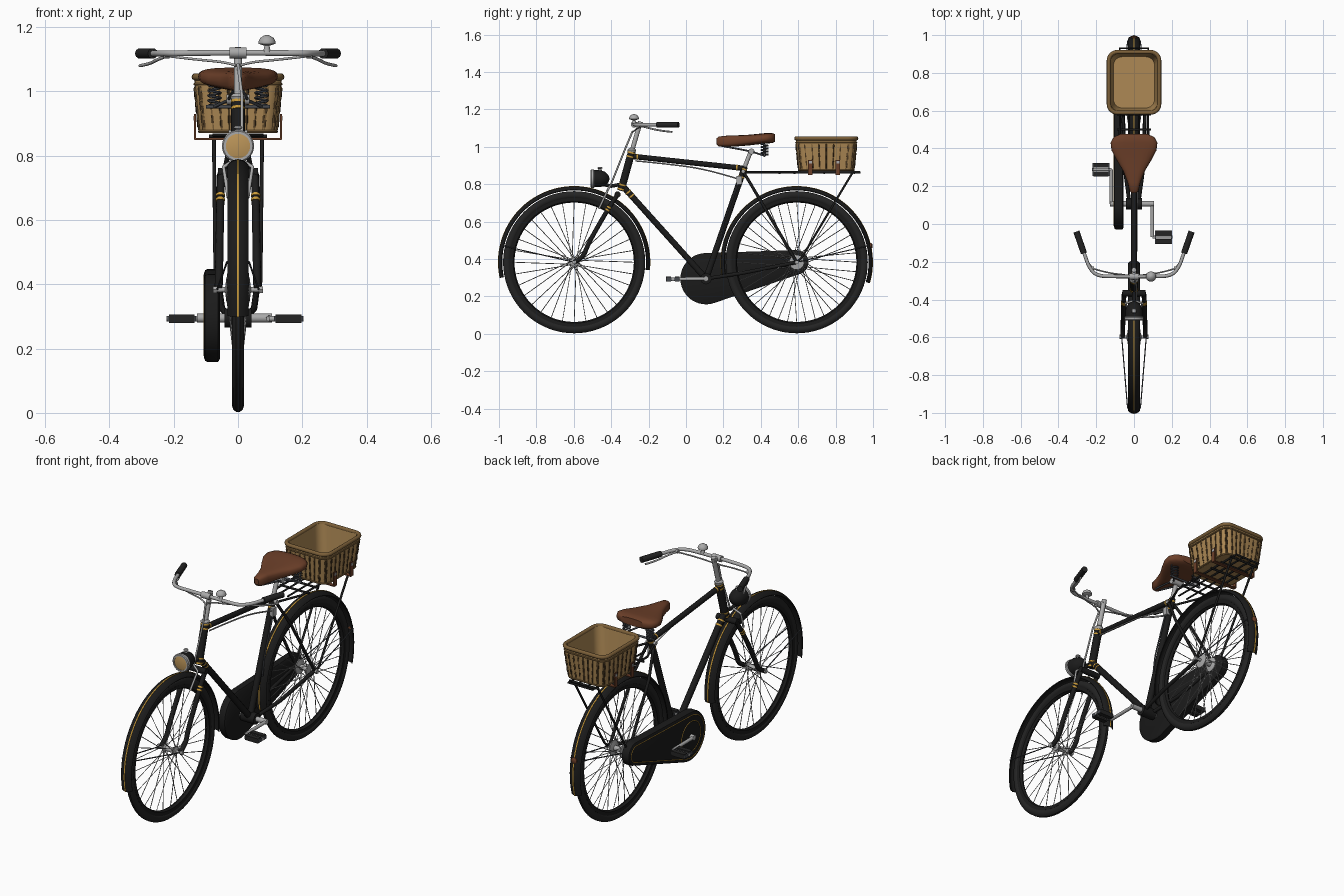
import bpy, bmesh
from math import sin, cos, pi, radians, atan2, acos, hypot
from mathutils import Vector

cube = bpy.data.objects.get("Cube")
if cube:
    bpy.data.objects.remove(cube, do_unlink=True)


def material(name, *rgb):
    m = bpy.data.materials.new(name)
    m.use_nodes = True
    m.diffuse_color = (*rgb, 1)
    m.node_tree.nodes["Principled BSDF"].inputs["Base Color"].default_value = (*rgb, 1)
    return m


black = material("black_paint", .011, .011, .011)
rubber = material("rubber", .017, .017, .017)
chrome = material("chrome", .4, .4, .4)
gold = material("gold_line", .6, .33, .04)
leather = material("leather", .15, .05, .022)
wicker = material("wicker", .42, .25, .09)
cane = material("dark_cane", .2, .115, .04)
weave = material("weave_shadow", .07, .04, .016)
steel = material("dark_steel", .06, .065, .075)
lens = material("lamp_lens", .5, .3, .1)


def finish(name, me, mat):
    me.materials.clear()
    me.materials.append(mat)
    me.shade_smooth()
    me.set_sharp_from_angle(angle=radians(40))
    ob = bpy.data.objects.new(name, me)
    bpy.context.collection.objects.link(ob)
    return ob


def loft(name, loops, mat, wrap=False):
    """Skin closed loops of points; cap the ends unless wrapped."""
    bm = bmesh.new()
    rings = [[bm.verts.new(p) for p in loop] for loop in loops]
    n = len(rings[0])
    for a, b in zip(rings, rings[1:] + rings[:1] if wrap else rings[1:]):
        for i in range(n):
            j = (i + 1) % n
            bm.faces.new((a[i], a[j], b[j], b[i]))
    if not wrap:
        bm.faces.new(rings[0])
        bm.faces.new(rings[-1])
    bmesh.ops.recalc_face_normals(bm, faces=bm.faces)
    me = bpy.data.meshes.new(name)
    bm.to_mesh(me)
    bm.free()
    return finish(name, me, mat)


def lathe(name, profile, mat, axis="x", at=(0, 0, 0), n=24, wrap=False):
    """Turn (position, radius) pairs about an axis."""
    def point(t, r, a):
        c, s = r * cos(a), r * sin(a)
        return Vector(at) + Vector({"x": (t, c, s), "y": (c, t, s), "z": (c, s, t)}[axis])
    return loft(name, [[point(t, r, 2 * pi * i / n) for i in range(n)] for t, r in profile], mat, wrap)


def arc(name, profile, mat, at, a0, a1, n=48):
    """Sweep an (x, radius) section round a wheel between two angles."""
    angles = [radians(a0 + (a1 - a0) * i / n) for i in range(n + 1)]
    return loft(name, [[(x, at[1] + r * cos(a), at[2] + r * sin(a)) for x, r in profile] for a in angles], mat)


def tubes(name, paths, r, mat, smooth=False, cyclic=False, res=3):
    cu = bpy.data.curves.new(name, "CURVE")
    cu.dimensions = "3D"
    cu.bevel_depth, cu.bevel_resolution, cu.use_fill_caps = r, res, True
    for path in paths:
        s = cu.splines.new("NURBS" if smooth else "POLY")
        s.points.add(len(path) - 1)
        for p, co in zip(s.points, path):
            p.co = (*co, 1)
        s.use_cyclic_u = cyclic
        if smooth:
            s.order_u, s.use_endpoint_u, s.resolution_u = 3, True, 8
    ob = bpy.data.objects.new(name + "_path", cu)
    bpy.context.collection.objects.link(ob)
    me = bpy.data.meshes.new_from_object(ob.evaluated_get(bpy.context.evaluated_depsgraph_get()))
    bpy.data.objects.remove(ob, do_unlink=True)
    me.name = name
    return finish(name, me, mat)


def box(name, at, size, mat):
    x, y, z = (s / 2 for s in size)
    ring = [(-x, -y), (x, -y), (x, y), (-x, y)]
    return loft(name, [[(at[0] + a, at[1] + b, at[2] + c) for a, b in ring] for c in (-z, z)], mat)


def mirror(path):
    return [path, [(-x, y, z) for x, y, z in path]]


def bands(name, p, q, r, *spots):
    p, q = Vector(p), Vector(q)
    tubes(name, [[p.lerp(q, t), p.lerp(q, t) + (q - p).normalized() * .008] for t in spots], r, gold)


# Wheels and mudguards
front_hub, rear_hub = (0, -.598, .383), (0, .592, .383)
for side, hub, flange, count, a0, a1 in (("front", front_hub, .022, 32, -6, 192),
                                         ("rear", rear_hub, .04, 40, -16, 192)):
    ring = [2 * pi * i / 10 for i in range(10)]
    lathe(side + "_tyre", [(.019 * cos(a), .359 + .022 * sin(a)) for a in ring], rubber, at=hub, n=72, wrap=True)
    lathe(side + "_rim", [(-.015, .345), (-.013, .326), (0, .319), (.013, .326), (.015, .345)],
          black, at=hub, n=72, wrap=True)
    lathe(side + "_hub", [(-.07, .007), (-.04, .008), (-.036, flange), (-.03, flange), (-.024, .014),
                          (.024, .014), (.03, flange), (.036, flange), (.04, .008), (.07, .007)], chrome, at=hub)
    lathe(side + "_axle_nuts", [(-.078, .012), (-.066, .012), (-.066, .006), (.066, .006), (.066, .012), (.078, .012)],
          chrome, at=hub, n=6)
    spokes = []
    for i in range(count):
        a = 2 * pi * i / count
        b = a + (.5 if i % 4 < 2 else -.5)
        spokes.append([(.033 * (-1) ** i, hub[1] + flange * cos(b), hub[2] + flange * sin(b)),
                       (0, hub[1] + .325 * cos(a), hub[2] + .325 * sin(a))])
    tubes(side + "_spokes", spokes, .0021, chrome, res=0)
    section = [(.036 * sin(t), .376 + .03 * cos(t)) for t in [radians(-66 + 22 * i) for i in range(7)]]
    inner = [(x * .92, r - .004) for x, r in reversed(section)]
    arc(side + "_mudguard", section + inner, black, hub, a0, a1)
    arc(side + "_mudguard_stripe", [(-.003, .404), (.003, .404), (.003, .4075), (-.003, .4075)], gold, hub, a0, a1)
    s = -1 if side == "front" else 1
    tubes(side + "_mudguard_stays", mirror([(.065, hub[1], hub[2]), (.034, hub[1] + s * .378, .47)]), .003, steel)
lathe("rear_reflector", [(0, .017), (.006, .017), (.011, .01)], leather, "y", (0, .985, .47), 16)

# Frame
head_low, head_top = (0, -.348, .765), (0, -.29, .975)
bracket, seat_top, seat_lug = (0, .107, .295), (0, .315, .895), (0, .305, .87)
top_front, down_front = (0, -.295, .95), (0, -.338, .79)
tubes("head_tube", [[head_low, head_top]], .021, black)
tubes("top_tube", [[top_front, (0, .31, .885)]], .015, black)
tubes("down_tube", [[down_front, bracket]], .017, black)
tubes("seat_tube", [[bracket, seat_top]], .017, black)
lathe("bottom_bracket", [(-.042, .03), (.042, .03)], black, at=bracket)
tubes("chain_stays", mirror([(.025, .12, .297), (.05, .3, .325), (.058, .592, .383)]), .01, black)
tubes("seat_stays", mirror([(.018, .305, .87), (.05, .4, .71), (.06, .592, .383)]), .008, black)
bands("head_bands", head_low, head_top, .0225, .02, .13, .85, .95)
bands("top_tube_bands", top_front, (0, .31, .885), .0162, .05, .93)
bands("down_tube_bands", down_front, bracket, .0182, .06, .1)
bands("seat_tube_bands", bracket, seat_top, .0182, .9, .97)
lathe("seat_bolt", [(-.03, .01), (.03, .01)], chrome, at=seat_lug, n=12)

# Fork
blade = [(.052, -.366, .745), (.055, -.41, .68), (.058, -.525, .48), (.06, -.55, .405), (.06, -.6, .383)]
tubes("fork_blades", mirror(blade), .0125, black, smooth=True)
tubes("fork_crown", [[(-.062, -.366, .745), (.062, -.366, .745)]], .017, black)
for p, q in zip(mirror(blade)[0][1:2] + mirror(blade)[1][1:2], mirror(blade)[0][2:3] + mirror(blade)[1][2:3]):
    bands("fork_band", p, q, .0145, .0, .07)

# Handlebar, stem, grips, bell and levers
tubes("stem", [[head_top, (0, -.243, 1.135)]], .013, chrome)
lathe("headset", [(0, .019), (.016, .024), (.026, .014)], chrome, "z", (0, -.29, .968))
tubes("stem_extension", [[(0, -.24, 1.12), (0, -.28, 1.12)]], .013, chrome)
lathe("bar_clamp", [(-.027, .017), (.027, .017)], chrome, at=(0, -.278, 1.12))
half_bar = [(.0, -.278, 1.12), (.1, -.278, 1.12), (.2, -.275, 1.118), (.24, -.225, 1.118), (.262, -.16, 1.118), (.3, -.05, 1.118)]
tubes("handlebar", [[(-x, y, z) for x, y, z in half_bar[:0:-1]] + half_bar], .0095, chrome, smooth=True)
tubes("grips", mirror([(.265, -.155, 1.118), (.305, -.04, 1.118)]), .0165, rubber)
tubes("brake_levers", mirror([(.305, -.075, 1.08), (.275, -.13, 1.085), (.25, -.2, 1.1), (.215, -.24, 1.112)]),
      .005, chrome, smooth=True)
tubes("lever_rods", mirror([(.22, -.235, 1.11), (.14, -.26, 1.1), (.03, -.27, 1.09), (.006, -.285, 1.08)]), .004, chrome, smooth=True)
lathe("lever_pivots", [(-.009, .011), (.009, .011)], chrome, at=(-.222, -.237, 1.113), n=12)
lathe("lever_pivot_left", [(-.009, .011), (.009, .011)], chrome, at=(.222, -.237, 1.113), n=12)
lathe("bell", [(0, .012), (.02, .008), (.026, .026), (.032, .027), (.044, .021), (.051, .01), (.054, .002)],
      chrome, "z", (.09, -.278, 1.122))

# Rod brakes
tubes("front_brake_rod", [[(0, -.285, 1.085), (.012, -.325, .99), (.012, -.405, .79)]], .005, chrome)
tubes("front_brake_stirrup", [[(-.03, -.465, .67), (-.045, -.42, .765), (0, -.405, .795), (.045, -.42, .765), (.03, -.465, .67)]],
      .006, chrome)
tubes("rear_brake_rod", [[(.012, -.27, .925), (.014, -.06, .905), (.016, .13, .875), (.018, .29, .825)]], .004, chrome, smooth=True)
box("rear_brake_joint", (.018, .285, .822), (.02, .03, .045), chrome)
tubes("rear_brake_link", [[(.02, .285, .82), (.022, .2, .59), (.022, .185, .5)]], .004, steel)

# Lamp
lamp = (0, -.51, .83)
lathe("lamp_body", [(.012, .046), (.05, .046), (.078, .037), (.095, .02), (.1, .006)], black, "y", lamp)
lathe("lamp_rim", [(0, .038), (0, .046), (.004, .05), (.016, .05), (.022, .044), (.022, .038)], chrome, "y", lamp, 32, True)
lathe("lamp_glass", [(-.001, .02), (.003, .039), (.012, .039)], lens, "y", lamp, 32)
lathe("lamp_knob", [(0, .012), (.012, .008), (.016, .014), (.022, .01)], chrome, "z", (0, -.46, .87), 12)
tubes("lamp_bracket", [[(0, -.45, .8), (0, -.4, .79), (0, -.345, .8)]], .01, black)

# Chain case
r1, r2 = .137, .065
dy, dz = .59 - bracket[1], .383 - bracket[2]
phi, tip = atan2(dz, dy), acos((r1 - r2) / hypot(dy, dz))


def case_outline(x, inset):
    big = [phi + tip + (2 * pi - 2 * tip) * i / 28 for i in range(29)]
    small = [phi - tip + 2 * tip * i / 12 for i in range(13)]
    return ([(x, bracket[1] + (r1 - inset) * cos(a), bracket[2] + (r1 - inset) * sin(a)) for a in big] +
            [(x, .59 + (r2 - inset) * cos(a), .383 + (r2 - inset) * sin(a)) for a in small])


loft("chain_case", [case_outline(x, i) for x, i in ((-.056, .01), (-.062, 0), (-.094, 0), (-.102, .004), (-.106, .014))], black)
tubes("chain_case_line", [case_outline(-.106, .02)], .002, gold, cyclic=True, res=1)
tubes("chain_case_ring", [[(-.106, .107 + .085 * cos(pi * i / 16), .295 + .085 * sin(pi * i / 16)) for i in range(32)]],
      .002, gold, cyclic=True, res=1)

# Cranks and pedals
lathe("crank_axle", [(-.128, .014), (.105, .014)], chrome, at=bracket, n=16)
for side, x, y, px in (("left", .097, -.07, .157), ("right", -.12, .288, -.175)):
    tubes(side + "_crank", [[(x, .107, .295), (x, y, .293)]], .0095, chrome)
    lathe(side + "_pedal_spindle", [(min(x, px - .047), .008), (max(x, px + .047), .008)], chrome, at=(0, y, .293), n=12)
    for s in (-1, 1):
        box(side + "_pedal_block", (px, y + s * .023, .293), (.08, .026, .026), rubber)
        box(side + "_pedal_plate", (px + s * .042, y, .293), (.005, .07, .018), steel)

# Saddle, post and springs
sections = [(.163, .012, 1.045, 1.015), (.175, .024, 1.055, 1.002), (.22, .034, 1.06, 1), (.28, .057, 1.062, 1.003),
            (.34, .093, 1.065, 1.008), (.39, .119, 1.07, 1.014), (.43, .124, 1.074, 1.018), (.46, .108, 1.074, 1.02),
            (.477, .07, 1.068, 1.028)]


def soft(v):
    return abs(v) ** .65 * (1 if v > 0 else -1)


loft("saddle", [[(w * soft(cos(a)), y, (t + b) / 2 + (t - b) / 2 * soft(sin(a))) for a in [2 * pi * i / 24 for i in range(24)]]
                for y, w, t, b in sections], leather)
tubes("seat_post", [[seat_top, (0, .35, .985)]], .012, chrome)
lathe("saddle_clamp", [(-.035, .016), (.035, .016)], chrome, at=(0, .35, .975), n=16)
tubes("saddle_rails", mirror([(.012, .19, 1.005), (.025, .3, .985), (.03, .36, .972), (.075, .42, .952)]), .005, steel)
tubes("saddle_crossbar", [[(-.1, .42, .952), (.1, .42, .952)]], .006, steel)
coil = [(.073 + .019 * cos(pi * i / 5), .42 + .019 * sin(pi * i / 5), .955 + .0016 * i) for i in range(41)]
tubes("saddle_springs", mirror(coil), .004, steel, res=1)

# Carrier
tubes("carrier_frame", [[(-.02, .315, .864), (-.075, .45, .864), (-.075, .93, .864), (.075, .93, .864), (.075, .45, .864), (.02, .315, .864)]], .006, black)
tubes("carrier_rails", mirror([(.027, .4, .864), (.027, .93, .864)]), .005, black)
tubes("carrier_slats", [[(-.09, .5 + .08 * i, .86), (.09, .5 + .08 * i, .86)] for i in range(6)], .006, black)
tubes("carrier_legs", mirror([(.075, .89, .862), (.07, .62, .41), (.066, .595, .383)]), .006, black)


# Basket
def basket_loop(z, inset=0):
    grow = .018 * (z - .87) / .18 - inset
    c, pts = .045, []
    for k, (sx, sy) in enumerate(((1, 1), (-1, 1), (-1, -1), (1, -1))):
        for i in range(7):
            a = pi / 2 * (k + i / 6)
            pts.append((sx * (.119 + grow - c) + c * cos(a), .75 + sy * (.146 + grow - c) + c * sin(a), z))
    return pts


loft("basket", [basket_loop(.885, .012), basket_loop(1.048, .012), basket_loop(1.048), basket_loop(.87)], wicker)
tubes("basket_rim", [basket_loop(1.045, .003)], .011, cane, cyclic=True)
tubes("basket_under_rim", [basket_loop(1.022)], .005, cane, cyclic=True, res=1)
tubes("basket_foot", [basket_loop(.875)], .005, cane, cyclic=True, res=1)
dashes, stakes = [], []
low, high = basket_loop(.88, -.001), basket_loop(1.015, -.001)
for i in range(28):
    spots = (0, 3) if i % 7 < 6 else (0, 1, 2, 3, 4, 5)
    if i % 7 in (1, 2, 4, 5):
        continue
    for k in spots:
        t = k / 6
        a, b = (Vector(l[i]).lerp(Vector(l[(i + 1) % 28]), t) for l in (low, high))
        stakes.append([a, b])
        for row in range(3):
            u = .06 + .32 * row + .1 * (len(stakes) % 2)
            dashes.append([a.lerp(b, u), a.lerp(b, u + .17)])
tubes("basket_stakes", stakes, .003, cane, res=0)
tubes("basket_dashes", dashes, .0048, weave, res=0)

# Straps
for y in (.665, .812):
    box("strap_under", (0, y, .852), (.272, .022, .005), leather)
    for s in (-1, 1):
        box("strap_side", (s * .134, y, .89), (.006, .024, .08), leather)
        box("strap_buckle", (s * .137, y, .917), (.004, .016, .014), chrome)
